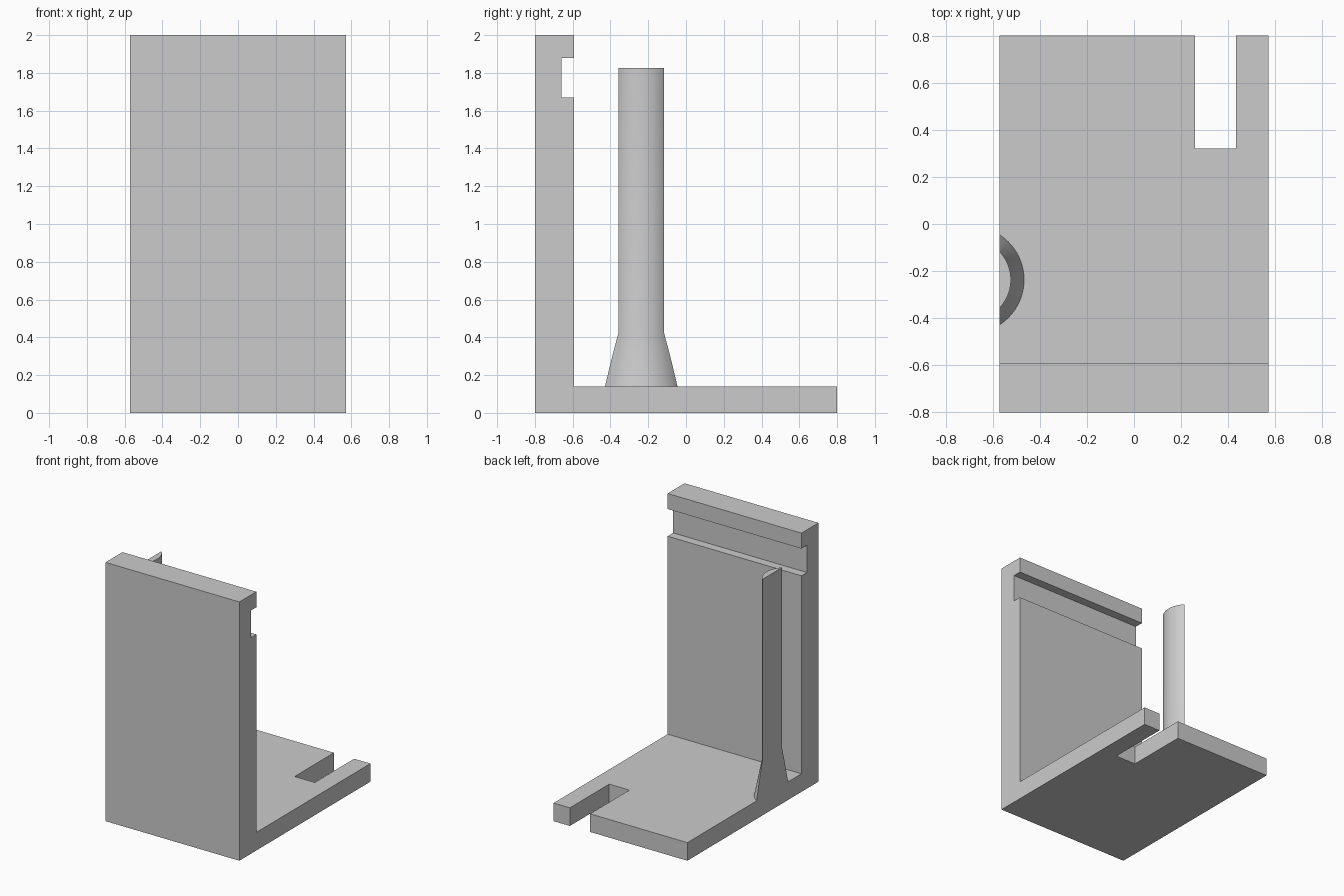
import bpy
import bmesh
import math
from mathutils import Vector

if "Cube" in bpy.data.objects:
    bpy.data.objects.remove(bpy.data.objects["Cube"], do_unlink=True)

HALF_W, HALF_D, HEIGHT = 0.572, 0.8, 2.0
WALL_Y, BASE_Z = -0.593, 0.14

grey = bpy.data.materials.new("light grey")
grey.use_nodes = True
colour = (0.6, 0.6, 0.6, 1)
grey.diffuse_color = colour
grey.node_tree.nodes["Principled BSDF"].inputs["Base Color"].default_value = colour


def make_object(name, bm):
    bmesh.ops.recalc_face_normals(bm, faces=bm.faces)
    mesh = bpy.data.meshes.new(name)
    bm.to_mesh(mesh)
    bm.free()
    mesh.materials.append(grey)
    obj = bpy.data.objects.new(name, mesh)
    bpy.context.collection.objects.link(obj)
    return obj


def select_only(obj):
    bpy.ops.object.select_all(action='DESELECT')
    obj.select_set(True)
    bpy.context.view_layer.objects.active = obj


def prism(name, points, direction):
    """Extrude a flat outline along a direction."""
    bm = bmesh.new()
    face = bm.faces.new([bm.verts.new(p) for p in points])
    result = bmesh.ops.extrude_face_region(bm, geom=[face], use_keep_orig=True)
    moved = [g for g in result["geom"] if isinstance(g, bmesh.types.BMVert)]
    bmesh.ops.translate(bm, verts=moved, vec=Vector(direction))
    return make_object(name, bm)


# L-shaped body with a groove near the top of the wall
groove_y, groove_low, groove_high = -0.66, 1.67, 1.88
profile = [(-HALF_D, 0), (HALF_D, 0), (HALF_D, BASE_Z), (WALL_Y, BASE_Z),
           (WALL_Y, groove_low), (groove_y, groove_low),
           (groove_y, groove_high), (WALL_Y, groove_high),
           (WALL_Y, HEIGHT), (-HALF_D, HEIGHT)]
body = prism("wall_and_base", [(-HALF_W, y, z) for y, z in profile],
             (2 * HALF_W, 0, 0))

# Open slot in the back edge of the base
left, right, inner, outer = 0.26, 0.433, 0.32, 1.0
cutter = prism("slot_cutter", [(left, inner, -0.2), (right, inner, -0.2),
                               (right, outer, -0.2), (left, outer, -0.2)],
               (0, 0, 0.6))
cutter.hide_render = True
slot = body.modifiers.new("slot", 'BOOLEAN')
slot.operation = 'DIFFERENCE'
slot.solver = 'EXACT'
slot.object = cutter
select_only(body)
bpy.ops.object.modifier_apply(modifier=slot.name)
bpy.data.objects.remove(cutter, do_unlink=True)

# Turned post with a flared foot, sliced flush with the side of the base
axis = Vector((-0.695, -0.237, 0))
turning = [(0, BASE_Z), (0.228, BASE_Z), (0.172, 0.425), (0.172, 1.825), (0, 1.825)]
bm = bmesh.new()
verts = [bm.verts.new(axis + Vector((r, 0, z))) for r, z in turning]
edges = [bm.edges.new(pair) for pair in zip(verts, verts[1:])]
bmesh.ops.spin(bm, geom=verts + edges, cent=axis, axis=(0, 0, 1),
               angle=math.tau, steps=96, use_duplicate=False)
bmesh.ops.remove_doubles(bm, verts=bm.verts, dist=0.0005)
bmesh.ops.bisect_plane(bm, geom=bm.verts[:] + bm.edges[:] + bm.faces[:],
                       plane_co=(-HALF_W, 0, 0), plane_no=(-1, 0, 0),
                       clear_outer=True)
bmesh.ops.holes_fill(bm, edges=[e for e in bm.edges if e.is_boundary], sides=0)
post = make_object("post", bm)
select_only(post)
bpy.ops.object.shade_smooth_by_angle(angle=math.radians(12))
